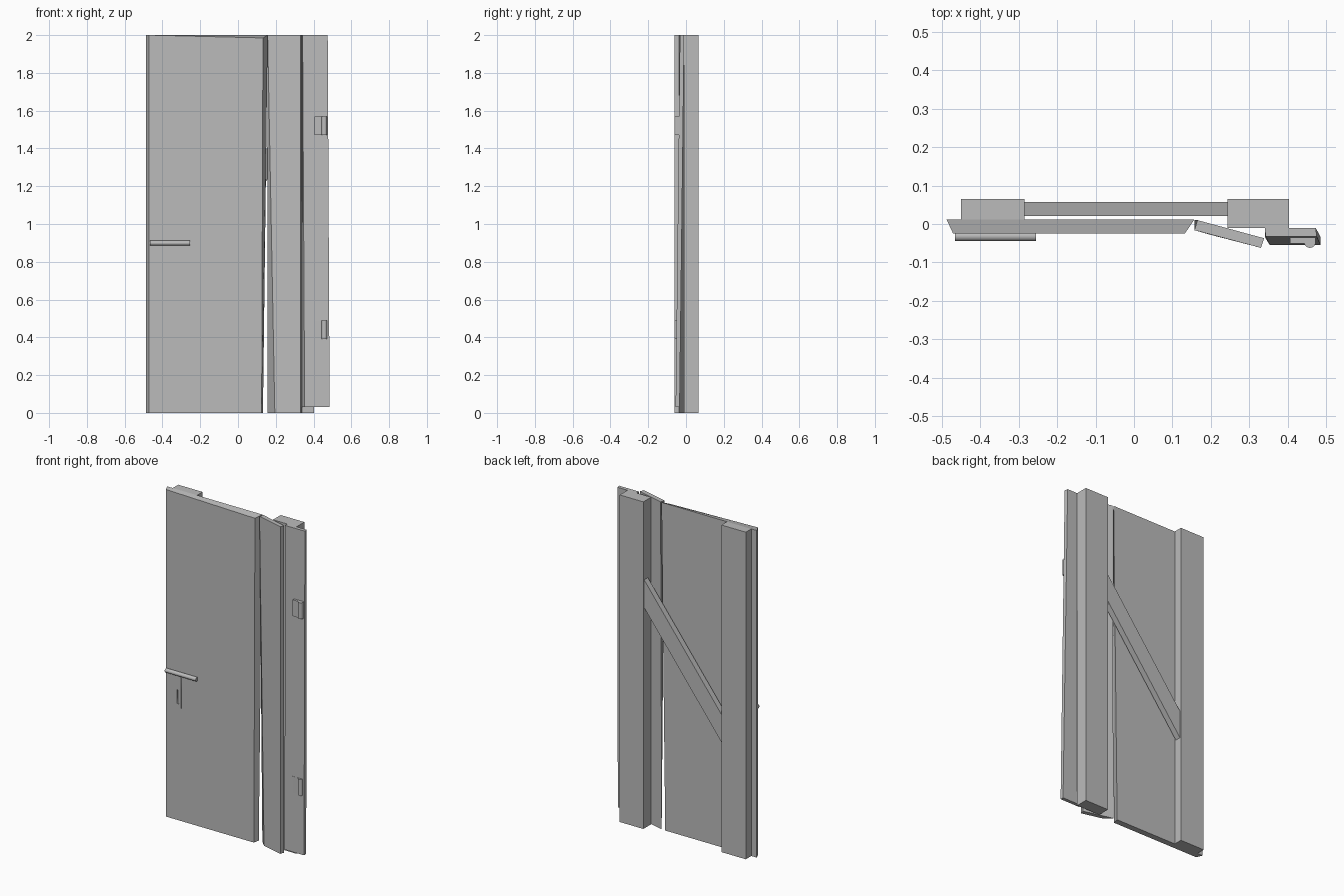
import bpy, bmesh, math
from mathutils import Matrix

cube = bpy.data.objects.get("Cube")
if cube:
    bpy.data.objects.remove(cube, do_unlink=True)

grey = bpy.data.materials.new("plain_grey")
grey.use_nodes = True
colour = (0.5, 0.5, 0.5, 1)
grey.diffuse_color = colour
grey.node_tree.nodes["Principled BSDF"].inputs["Base Color"].default_value = colour


def add(name, data):
    obj = bpy.data.objects.new(name, data)
    bpy.context.collection.objects.link(obj)
    data.materials.append(grey)
    return obj


def finish(name, bm):
    bmesh.ops.recalc_face_normals(bm, faces=bm.faces)
    mesh = bpy.data.meshes.new(name)
    bm.to_mesh(mesh)
    bm.free()
    return add(name, mesh)


def loft(name, lower, upper):
    """Solid between two outlines of (x, y, z) points."""
    bm = bmesh.new()
    a = [bm.verts.new(p) for p in lower]
    b = [bm.verts.new(p) for p in upper]
    n = len(a)
    bm.faces.new(a)
    bm.faces.new(b)
    for i in range(n):
        j = (i + 1) % n
        bm.faces.new((a[i], a[j], b[j], b[i]))
    return finish(name, bm)


def level(points, z):
    return [(x, y, z) for x, y in points]


def box(name, x0, x1, y0, y1, z0, z1):
    outline = [(x0, y0), (x1, y0), (x1, y1), (x0, y1)]
    return loft(name, level(outline, z0), level(outline, z1))


def rod(name, centre, radius, length, turn, sides=24):
    bm = bmesh.new()
    bmesh.ops.create_cone(bm, cap_ends=True, segments=sides, radius1=radius,
                          radius2=radius, depth=length,
                          matrix=Matrix.Translation(centre) @ turn)
    obj = finish(name, bm)
    for face in obj.data.polygons:
        face.use_smooth = len(face.vertices) == 4
    return obj


# Wide door panel with bevelled sides and a sloping top
loft("wide_panel",
     level([(-0.47, -0.025), (0.125, -0.025), (0.132, 0.012), (-0.487, 0.012)], 0),
     [(-0.47, -0.025, 2), (0.132, -0.025, 1.985), (0.157, 0.012, 2), (-0.487, 0.012, 2)])

# Narrow turned plank beside it
loft("turned_plank",
     level([(0.195, -0.027), (0.33, -0.062), (0.338, -0.037), (0.157, 0.011)], 0),
     level([(0.157, -0.016), (0.33, -0.062), (0.338, -0.037), (0.165, 0.01)], 2))

# Hinge side plank leaning forward at the foot
loft("hinge_plank",
     level([(0.353, -0.055), (0.485, -0.055), (0.485, -0.034), (0.34, -0.034)], 0.03),
     level([(0.342, -0.032), (0.475, -0.032), (0.472, -0.01), (0.34, -0.01)], 2))

# Rear posts
box("right_post", -0.45, -0.285, 0.012, 0.065, 0, 2)
box("left_post", 0.243, 0.403, -0.01, 0.065, 0, 2)

# Diagonal brace between the posts
brace = [(-0.285, 0.66), (0.243, 1.35), (0.243, 1.52), (-0.285, 0.83)]
loft("diagonal_brace", [(x, 0.021, z) for x, z in brace],
     [(x, 0.057, z) for x, z in brace])

# Lever handle
rod("handle_lever", (-0.36, -0.032, 0.899), 0.0125, 0.21,
    Matrix.Rotation(math.pi / 2, 4, "Y"))

# Lock plate with a slot through it
curve = bpy.data.curves.new("lock_plate", "CURVE")
curve.dimensions = "2D"
curve.fill_mode = "BOTH"
curve.extrude = 0.004
for x0, x1, z0, z1 in ((-0.402, -0.364, 0.69, 0.89), (-0.39, -0.376, 0.715, 0.8)):
    spline = curve.splines.new("POLY")
    spline.points.add(3)
    for point, (x, z) in zip(spline.points, ((x0, z0), (x1, z0), (x1, z1), (x0, z1))):
        point.co = (x, z, 0, 1)
    spline.use_cyclic_u = True
plate = add("lock_plate", curve)
plate.location.y = -0.027
plate.rotation_euler.x = math.pi / 2

# Hinges: a leaf and a round knuckle each
for label, z in (("lower", 0.44), ("upper", 1.52)):
    box(label + "_hinge_leaf", 0.405, 0.472, -0.051, -0.03, z - 0.05, z + 0.05)
    rod(label + "_hinge_knuckle", (0.457, -0.047, z), 0.015, 0.1, Matrix())
